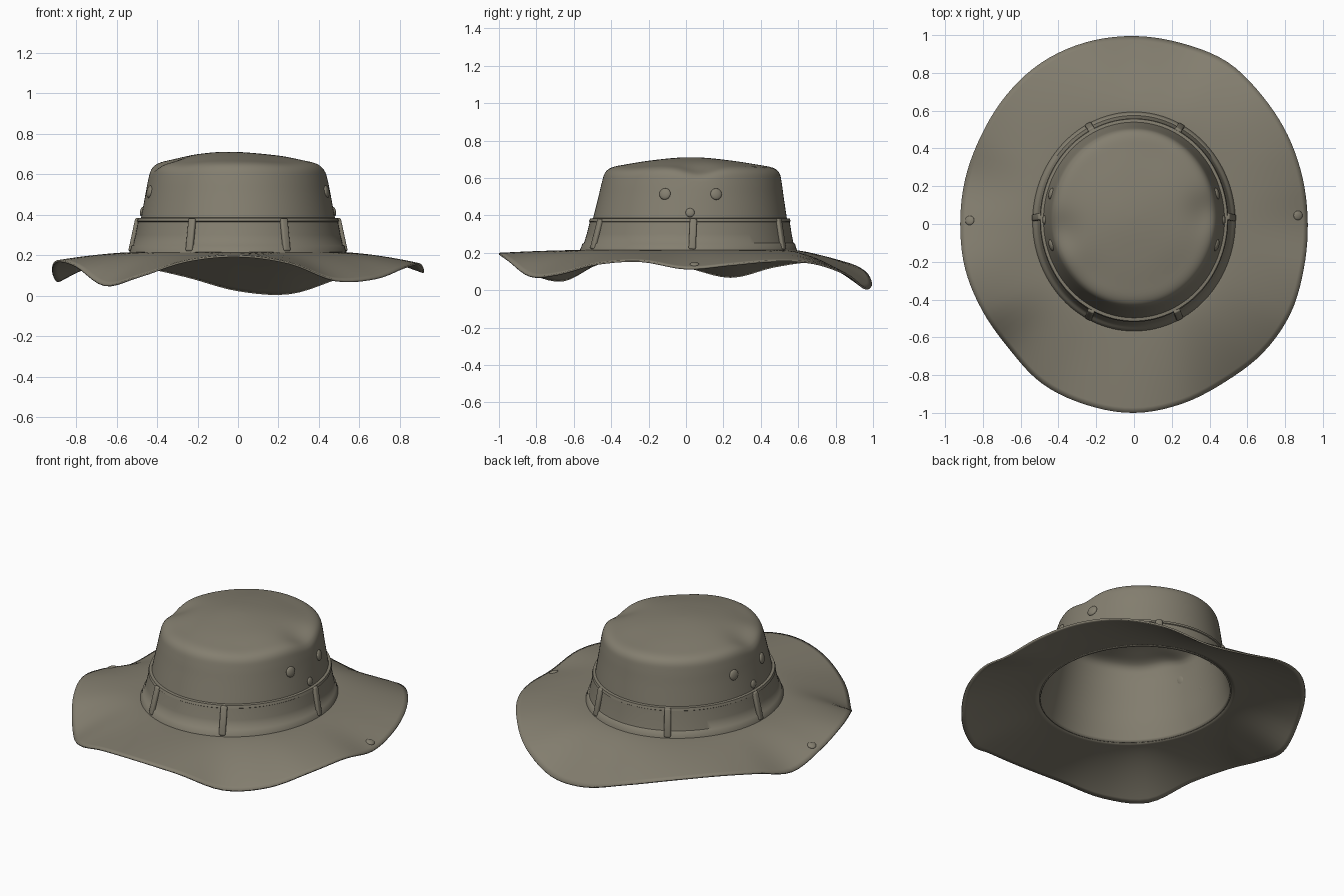
import bpy, bmesh, math
from mathutils import Vector, Matrix

if "Cube" in bpy.data.objects:
    bpy.data.objects.remove(bpy.data.objects["Cube"])

olive = bpy.data.materials.new("olive_canvas")
olive.use_nodes = True
olive.diffuse_color = (0.23, 0.21, 0.16, 1)
olive.node_tree.nodes["Principled BSDF"].inputs["Base Color"].default_value = olive.diffuse_color

SEG = 120
ASPECT = 0.925          # the head opening is narrower in x than in y
BASE_Z = 0.215


def finish(name, bm, angle=50):
    mesh = bpy.data.meshes.new(name)
    bm.to_mesh(mesh)
    bm.free()
    mesh.materials.append(olive)
    ob = bpy.data.objects.new(name, mesh)
    bpy.context.collection.objects.link(ob)
    bpy.ops.object.select_all(action='DESELECT')
    ob.select_set(True)
    bpy.context.view_layer.objects.active = ob
    bpy.ops.object.shade_smooth_by_angle(angle=math.radians(angle))
    return ob


def spline(values, u, cyclic=False):
    """Catmull-Rom value at u, counted in list steps."""
    n = len(values)
    i = math.floor(u)
    f = u - i
    pick = lambda k: values[k % n] if cyclic else values[max(0, min(n - 1, k))]
    a, b, c, d = (pick(i + k) for k in (-1, 0, 1, 2))
    return b + f / 2 * (c - a + f * (2 * a - 5 * b + 4 * c - d + f * (3 * (b - c) + d - a)))


def rings(name, steps, point, cap=False):
    """Sheet of closed rings; point(step, angle) gives each position."""
    bm = bmesh.new()
    grid = [[bm.verts.new(point(s, math.tau * j / SEG)) for j in range(SEG)] for s in steps]
    for a, b in zip(grid, grid[1:]):
        for j in range(SEG):
            k = (j + 1) % SEG
            bm.faces.new((a[j], b[j], b[k], a[k]))
    if cap:
        bm.faces.new(grid[0])
    return finish(name, bm)


def thicken(ob, amount):
    mod = ob.modifiers.new("thickness", 'SOLIDIFY')
    mod.thickness = amount
    mod.offset = -1


# Crown: profile from the centre of the top down to the brim
PROFILE_R = [0.01, 0.12, 0.25, 0.36, 0.43, 0.465, 0.48, 0.495, 0.515, 0.535, 0.56]
PROFILE_Z = [0.7, 0.697, 0.688, 0.672, 0.657, 0.63, 0.58, 0.5, 0.4, 0.3, 0.205]
# Soft dents in the top: x, y, depth, spread
DENTS = [(0.4, 0.07, 0.03, 0.1), (-0.4, -0.04, 0.03, 0.1), (-0.3, -0.3, 0.012, 0.12),
         (0.25, -0.3, 0.008, 0.15), (-0.08, 0.02, -0.012, 0.2), (0.1, 0.35, 0.008, 0.15)]


def crown_point(u, a, out=0.0):
    r, z = spline(PROFILE_R, u) + out, spline(PROFILE_Z, u)
    x = ASPECT * r * math.cos(a)
    y = r * math.sin(a) + 0.012 + 0.05 * (z - 0.2)
    soft = max(0, min(1, (z - 0.5) / 0.13))
    sink = sum(d * math.exp(-((x - p) ** 2 + (y - q) ** 2) / s ** 2) for p, q, d, s in DENTS)
    return Vector((x, y, z - soft * sink))


def wall(z, a, out=0.0):
    """Point on the crown's side wall at a given height."""
    lo, hi = 4.0, 10.0
    for _ in range(25):
        mid = (lo + hi) / 2
        if spline(PROFILE_Z, mid) > z:
            lo = mid
        else:
            hi = mid
    return crown_point(lo, a, out)


thicken(rings("crown", [i / 4 for i in range(41)], crown_point, cap=True), 0.008)

# Brim: edge radius and edge height every fifteen degrees, from +x round to +y
EDGE_R = [0.92, 0.925, 0.94, 0.96, 0.99, 0.99, 0.995, 0.995, 0.985, 0.96, 0.935, 0.925,
          0.92, 0.925, 0.925, 0.935, 0.975, 0.99, 1, 0.985, 0.965, 0.965, 0.955, 0.93]
EDGE_Z = [0.12, 0.14, 0.16, 0.15, 0.09, 0.015, 0.03, 0.1, 0.15, 0.16, 0.13, 0.075,
          0.13, 0.175, 0.15, 0.055, 0.1, 0.175, 0.2, 0.165, 0.08, 0.09, 0.145, 0.16]


def brim_point(t, a):
    k = a / math.tau * len(EDGE_R)
    r, z = spline(EDGE_R, k, True), spline(EDGE_Z, k, True)
    inner = Vector((ASPECT * 0.56 * math.cos(a), 0.56 * math.sin(a) + 0.012, BASE_Z))
    outer = Vector((r * math.cos(a), r * math.sin(a), z))
    p = inner.lerp(outer, t)
    p.z = BASE_Z + (z - BASE_Z) * t ** 1.6
    return p


thicken(rings("brim", [i / 16 for i in range(17)], brim_point), 0.01)

# Hat band with a slightly raised hem along each edge
BAND = [(0.385, 0), (0.383, 0.016), (0.368, 0.018), (0.365, 0.013), (0.3, 0.013),
        (0.252, 0.013), (0.248, 0.02), (0.22, 0.022), (0.208, 0.024)]
rings("hat_band", BAND, lambda s, a: wall(s[0], a, s[1]))


def frame(origin, normal, up):
    side = up.cross(normal).normalized()
    up = normal.cross(side).normalized()
    return Matrix.Translation(origin) @ Matrix((side, up, normal)).transposed().to_4x4()


def wall_frame(z, a, out):
    p = wall(z, a, out)
    up = (wall(z + 0.04, a) - wall(z - 0.04, a)).normalized()
    along = wall(z, a + 0.01) - wall(z, a - 0.01)
    return frame(p, along.cross(up).normalized(), up)


# Band loops: one at each side, two in front, two behind
for i, deg in enumerate((2, 62, 117, 178, 243, 297)):
    bm = bmesh.new()
    bmesh.ops.create_cube(bm, size=1)
    bmesh.ops.scale(bm, vec=(0.038, 0.168, 0.024), verts=bm.verts)
    bmesh.ops.bevel(bm, geom=bm.edges[:], offset=0.009, segments=3, affect='EDGES', profile=0.5)
    bm.transform(wall_frame(0.3, math.radians(deg), 0.02))
    finish(f"band_loop_{i + 1}", bm)


def stud(name, matrix, radius):
    """Low domed button."""
    bm = bmesh.new()
    bmesh.ops.create_uvsphere(bm, u_segments=24, v_segments=12, radius=radius)
    bmesh.ops.scale(bm, vec=(1, 1, 0.4), verts=bm.verts)
    bm.transform(matrix)
    finish(name, bm)


# Vents, side studs and brim snaps on both sides
for side, sign, snap in (("left", 1, 0.05), ("right", -1, 0.02)):
    for name, y, z, radius in (("front_vent", -0.115, 0.515, 0.031),
                               ("back_vent", 0.16, 0.515, 0.031),
                               ("side_stud", 0.025, 0.415, 0.024)):
        a = math.asin((y - 0.026) / 0.495)
        a = a if sign > 0 else math.pi - a
        stud(f"{side}_{name}", wall_frame(z, a, 0.001), radius)
    a = math.atan2(snap, sign)
    p = brim_point(0.875, a)
    normal = (brim_point(0.95, a) - p).cross(brim_point(0.875, a + 0.02) - p).normalized()
    stud(f"{side}_brim_snap", frame(p, normal, Vector((0, 1, 0))), 0.025)
